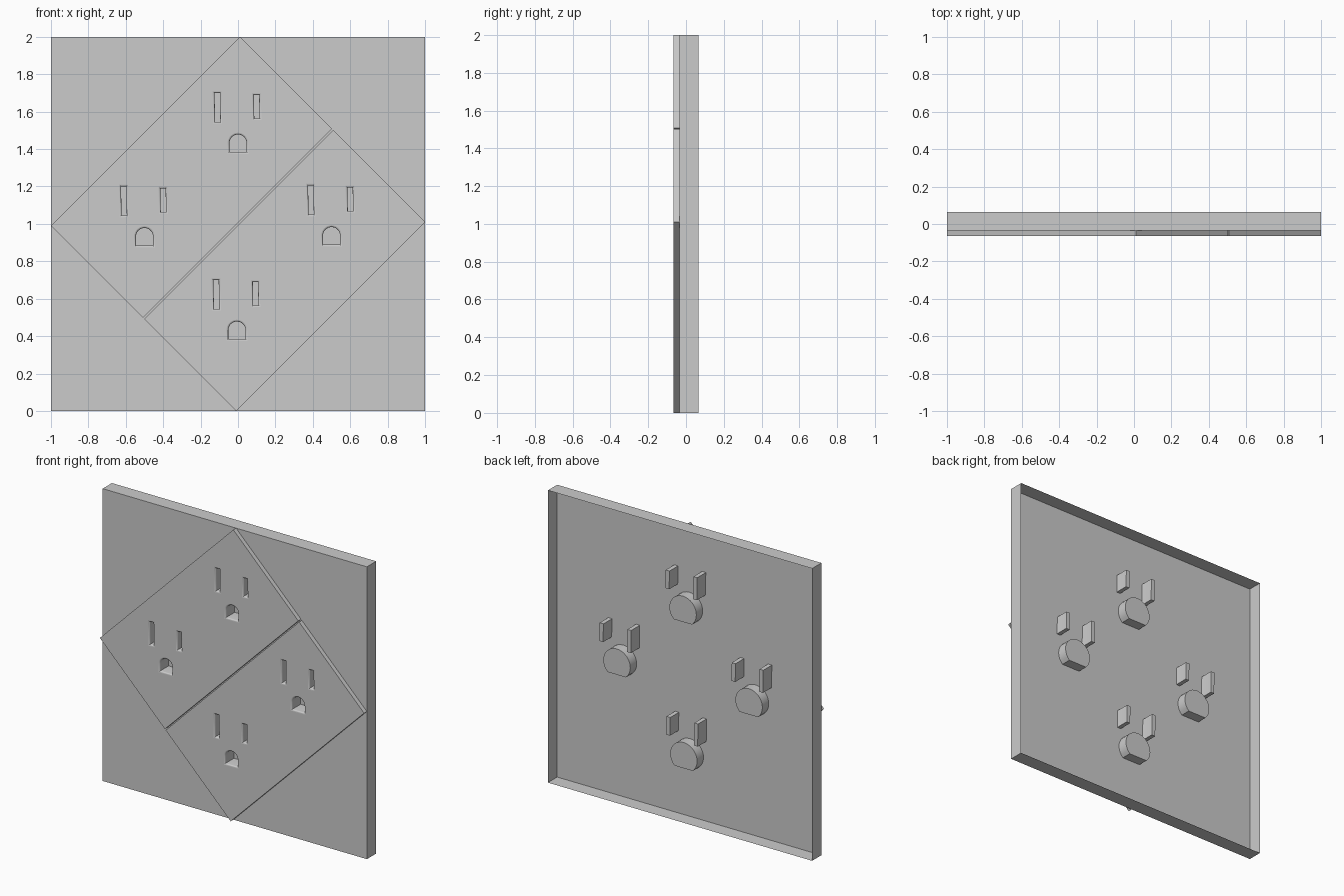
import bpy, bmesh, math

if "Cube" in bpy.data.objects:
    bpy.data.objects.remove(bpy.data.objects["Cube"])

FRONT, SHEET, BACK = -0.065, -0.035, 0.065   # y of tile faces, plate sheet, open back
FILLET = 0.010                               # rounding radius at the hole rims

grey = bpy.data.materials.new("plain grey")
grey.diffuse_color = (0.6, 0.6, 0.6, 1)
grey.use_nodes = True
grey.node_tree.nodes["Principled BSDF"].inputs["Base Color"].default_value = grey.diffuse_color


def finish(bm, name, smooth=False):
    bmesh.ops.recalc_face_normals(bm, faces=bm.faces)
    me = bpy.data.meshes.new(name)
    bm.to_mesh(me)
    bm.free()
    me.materials.append(grey)
    ob = bpy.data.objects.new(name, me)
    bpy.context.collection.objects.link(ob)
    if smooth:
        bpy.ops.object.select_all(action='DESELECT')
        ob.select_set(True)
        bpy.context.view_layer.objects.active = ob
        bpy.ops.object.shade_smooth_by_angle(angle=math.radians(35))
    return ob


def ring(bm, pts, y):
    return [bm.verts.new((x, y, z)) for x, z in pts]


def bridge(bm, a, b):
    n = len(a)
    for i in range(n):
        j = (i + 1) % n
        bm.faces.new((a[i], a[j], b[j], b[i]))


def sheet_with_holes(bm, outline, holes, y):
    """Flat face with cut-outs; returns the outline vertices."""
    edges, outer = [], None
    for pts in [outline] + holes:
        vs = ring(bm, pts, y)
        outer = outer or vs
        edges += [bm.edges.new((vs[i - 1], vs[i])) for i in range(len(vs))]
    bmesh.ops.triangle_fill(bm, use_beauty=True, edges=edges, normal=(0, -1, 0))
    return outer


# Hole profiles, each grown outward by o
def slot(cx, cz, w, h, o):
    a, b = w / 2 + o, h / 2 + o
    t = math.radians(1)
    return [(cx + x * math.cos(t) - z * math.sin(t), cz + x * math.sin(t) + z * math.cos(t))
            for x, z in ((-a, -b), (a, -b), (a, b), (-a, b))]


def arch(cx, cz, o):
    r = 0.046 + o
    top = [(cx + r * math.cos(math.pi * k / 16), cz + 0.002 + r * math.sin(math.pi * k / 16))
           for k in range(17)]
    return [(cx - r, cz - 0.046 - o), (cx + r, cz - 0.046 - o)] + top


def receptacle(cx, cz):
    """Hole profile functions with the y of each pocket floor."""
    return [(lambda o: slot(cx - 0.11, cz + 0.193, 0.028, 0.155, o), 0.058),
            (lambda o: slot(cx + 0.10, cz + 0.197, 0.028, 0.125, o), 0.058),
            (lambda o: arch(cx, cz, o), 0.03)]


centres = {"top": (0.0, 1.43), "left": (-0.5, 0.93),
           "right": (0.5, 0.935), "bottom": (-0.006, 0.43)}
sets = {n: receptacle(*c) for n, c in centres.items()}

# Open-backed square wall plate
bm = bmesh.new()
square = [(-1, 0), (1, 0), (1, 2), (-1, 2)]
outer = sheet_with_holes(bm, square, [f(0) for s in sets.values() for f, _ in s], SHEET)
bridge(bm, outer, ring(bm, square, BACK))
finish(bm, "wall_plate")

# Two diagonal raised tiles with a narrow gap between them
e, g = 0.01, 0.003
m = 0.5 + e / 2
tiles = {
    "upper_tile": ([(-1, 1 - e), (-m - g, 1 - m + g), (m - g, 1 + m + g), (e, 2)], ("top", "left")),
    "lower_tile": ([(-m + g, 1 - m - g), (-e, 0), (1, 1 + e), (m + g, 1 + m - g)], ("right", "bottom")),
}
for name, (outline, members) in tiles.items():
    bm = bmesh.new()
    holes = [f(FILLET) for n in members for f, _ in sets[n]]
    outer = sheet_with_holes(bm, outline, holes, FRONT)
    bridge(bm, outer, ring(bm, outline, SHEET))
    finish(bm, name)

for n, (cx, cz) in centres.items():
    # Rounded rims and pockets of the three holes
    for part, (f, floor) in zip(("long_slot", "short_slot", "ground_hole"), sets[n]):
        bm = bmesh.new()
        prev = None
        for k in range(5):
            a = math.radians(22.5 * k)
            cur = ring(bm, f(FILLET * (1 - math.sin(a))), FRONT + FILLET * (1 - math.cos(a)))
            if prev:
                bridge(bm, prev, cur)
            prev = cur
        end = ring(bm, f(0), floor)
        bridge(bm, prev, end)
        bm.faces.new(end)
        finish(bm, f"{part}_{n}", smooth=True)

    # Round housing with a flat bottom behind the ground hole
    bm = bmesh.new()
    a0 = math.radians(-47)
    span = math.pi - 2 * a0
    pts = [(cx + 0.102 * math.cos(a0 + span * k / 24), cz + 0.102 * math.sin(a0 + span * k / 24))
           for k in range(25)]
    base, cap = ring(bm, pts, SHEET), ring(bm, pts, 0.034)
    bridge(bm, base, cap)
    bm.faces.new(cap)
    finish(bm, f"ground_housing_{n}", smooth=True)
